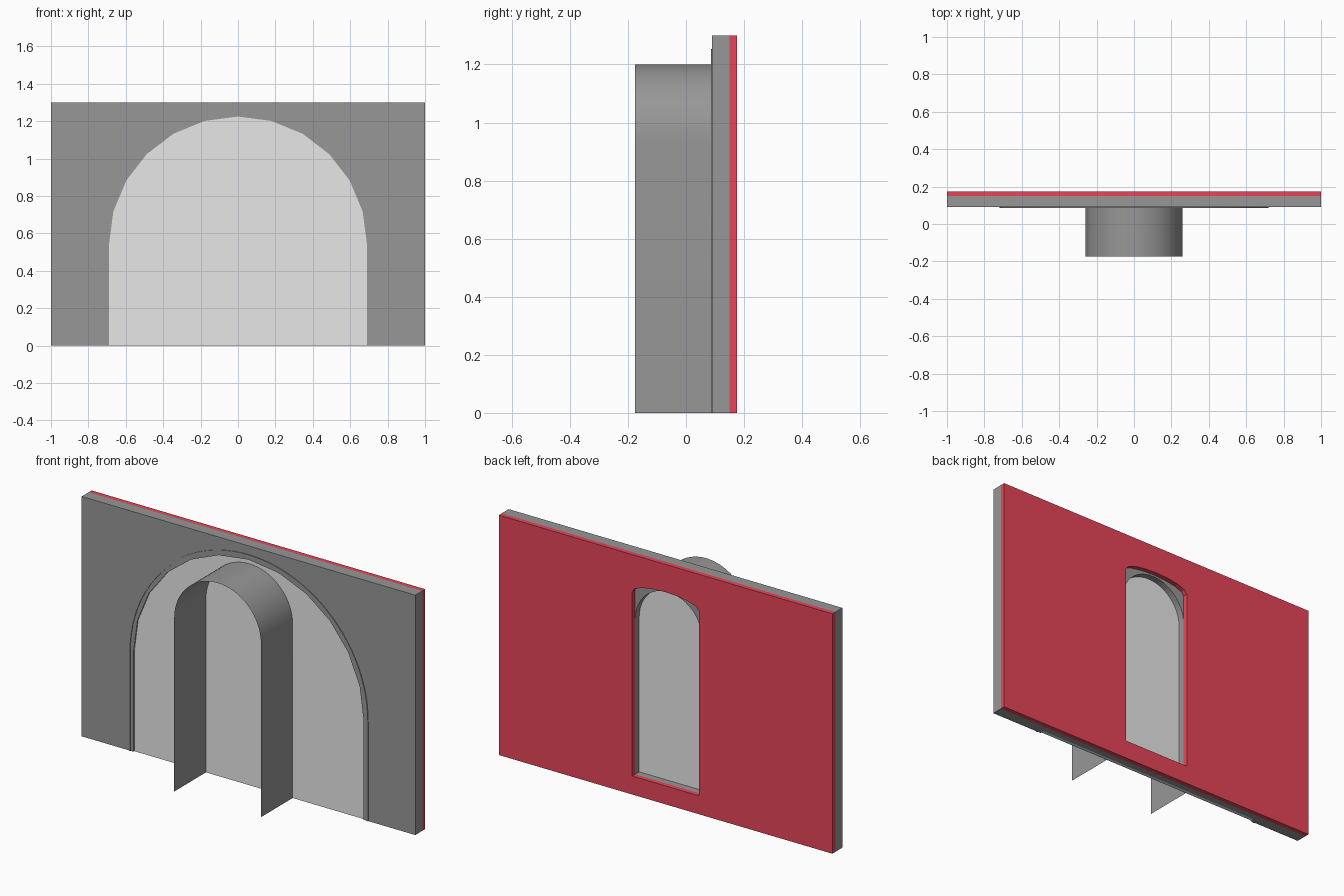
import bpy, bmesh, math

cube = bpy.data.objects.get("Cube")
if cube:
    bpy.data.objects.remove(cube, do_unlink=True)


def material(name, rgb):
    m = bpy.data.materials.new(name)
    m.use_nodes = True
    m.diffuse_color = (*rgb, 1)
    m.node_tree.nodes["Principled BSDF"].inputs["Base Color"].default_value = (*rgb, 1)
    return m


GREY = material("stone_grey", (0.31, 0.31, 0.31))
LIGHT = material("pale_grey", (0.8, 0.8, 0.8))
RED = material("deep_red", (0.8, 0.06, 0.1))

WIDTH, HEIGHT = 1.0, 1.3          # half width and full height of the wall
FRONT, PANEL, INNER, LINING, BACK = 0.09, 0.097, 0.115, 0.15, 0.175


def arch(half, spring, rise, segments, base=0.0):
    """Open outline in x, z: up the right side, over the arch, down the left."""
    pts = [(half, base)]
    for i in range(segments + 1):
        a = math.pi * i / segments
        pts.append((half * math.cos(a), spring + rise * math.sin(a)))
    return pts + [(-half, base)]


def finish(name, bm, mat, smooth=False):
    mesh = bpy.data.meshes.new(name)
    bm.to_mesh(mesh)
    bm.free()
    mesh.materials.append(mat)
    ob = bpy.data.objects.new(name, mesh)
    bpy.context.collection.objects.link(ob)
    if smooth:
        bpy.ops.object.select_all(action="DESELECT")
        ob.select_set(True)
        bpy.context.view_layer.objects.active = ob
        bpy.ops.object.shade_smooth_by_angle(angle=math.radians(30))
    return ob


def slab(name, loops, y0, y1, mat, smooth=False):
    """Fill an outline (with optional holes) and extrude it from y0 to y1."""
    bm = bmesh.new()
    for loop in loops:
        vs = [bm.verts.new((x, y0, z)) for x, z in loop]
        for a, b in zip(vs, vs[1:] + vs[:1]):
            bm.edges.new((a, b))
    bmesh.ops.triangle_fill(bm, edges=bm.edges[:], use_beauty=True)
    out = bmesh.ops.extrude_face_region(bm, geom=bm.faces[:], use_keep_orig=True)
    moved = [v for v in out["geom"] if isinstance(v, bmesh.types.BMVert)]
    bmesh.ops.translate(bm, verts=moved, vec=(0, y1 - y0, 0))
    bmesh.ops.recalc_face_normals(bm, faces=bm.faces[:])
    return finish(name, bm, mat, smooth)


rectangle = [(-WIDTH, 0), (WIDTH, 0), (WIDTH, HEIGHT), (-WIDTH, HEIGHT)]
recess = arch(0.69, 0.54, 0.685, 12)

# Front of the wall, cut by the wide arched recess
surround = [(WIDTH, 0), (WIDTH, HEIGHT), (-WIDTH, HEIGHT), (-WIDTH, 0)]
slab("wall_front", [surround + recess[::-1]], FRONT, INNER, GREY)

# Pale panel filling the recess
slab("arch_panel", [recess], PANEL, INNER, LIGHT)

# Thin raised bead around the recess
bead = arch(0.718, 0.54, 0.713, 48) + arch(0.708, 0.54, 0.703, 48)[::-1]
slab("arch_trim", [bead], FRONT - 0.004, FRONT, GREY, True)

# Inner wall with a round-topped window opening
slab("wall_core", [rectangle, arch(0.2, 0.94, 0.2, 24, 0.1)], INNER, LINING, GREY)

# Red back layer with a shallow-arched window opening
slab("back_lining", [rectangle, arch(0.2, 1.1, 0.05, 8, 0.1)], LINING, BACK, RED)

# Open tunnel: one thin arched sheet standing out from the panel
bm = bmesh.new()
path = arch(0.26, 0.94, 0.26, 32)
rows = [[bm.verts.new((x, y, z)) for x, z in path] for y in (-BACK, PANEL)]
for i in range(len(path) - 1):
    bm.faces.new((rows[0][i], rows[0][i + 1], rows[1][i + 1], rows[1][i]))
bmesh.ops.recalc_face_normals(bm, faces=bm.faces[:])
if sum(f.normal.z for f in bm.faces) < 0:
    bmesh.ops.reverse_faces(bm, faces=bm.faces[:])
finish("tunnel_sheet", bm, GREY, True)
